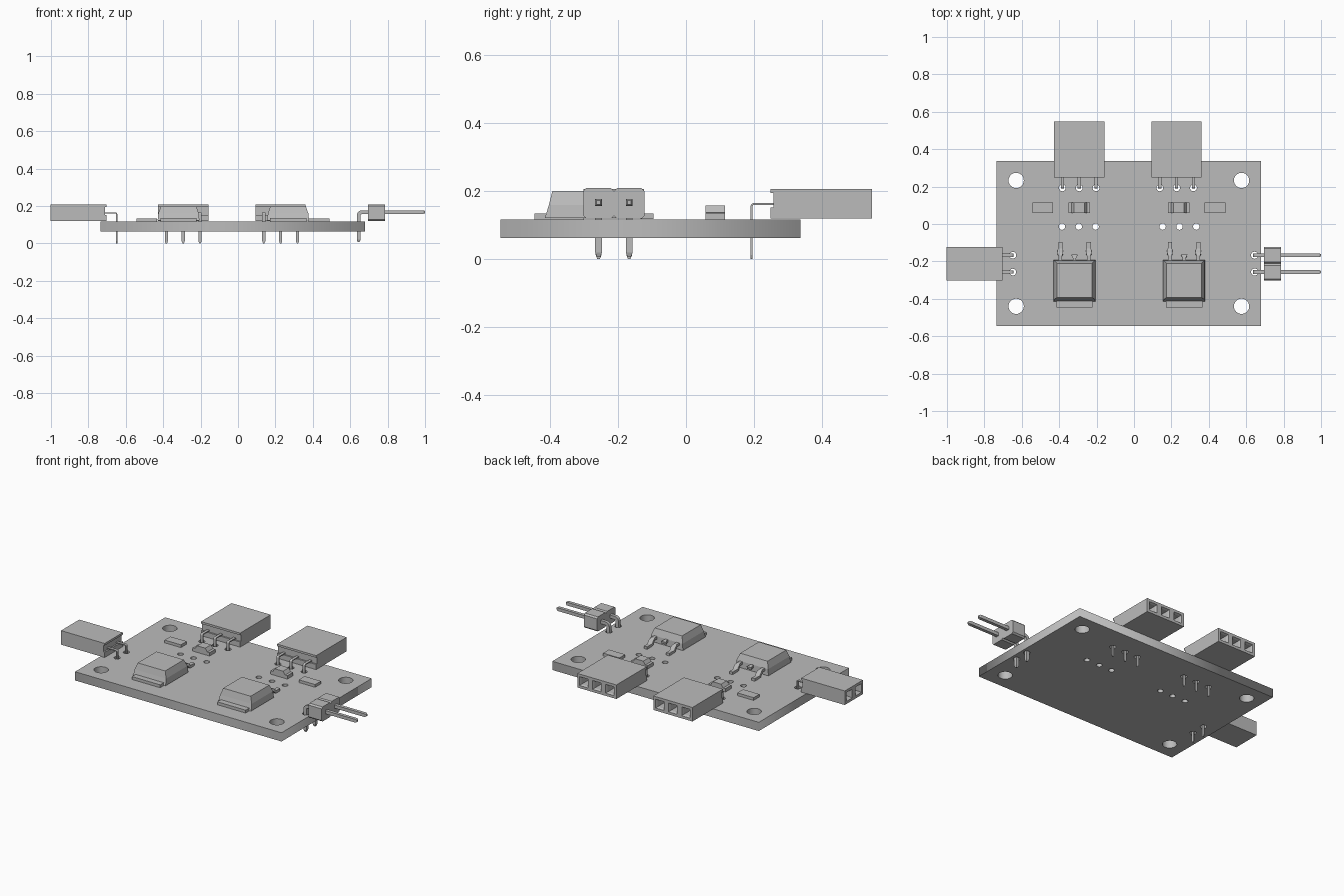
import bpy, bmesh
from math import pi, sin, cos
from mathutils import Matrix, Vector

cube = bpy.data.objects.get("Cube")
if cube:
    bpy.data.objects.remove(cube)

grey = bpy.data.materials.new("plain_grey")
grey.use_nodes = True
grey.diffuse_color = (0.5, 0.5, 0.5, 1)
grey.node_tree.nodes["Principled BSDF"].inputs["Base Color"].default_value = (0.5, 0.5, 0.5, 1)

BOTTOM, TOP = 0.063, 0.117   # board faces
PITCH = 0.09                 # pin spacing


def add(name, bm, place=Matrix()):
    """Turn a bmesh into a named, placed object."""
    bmesh.ops.recalc_face_normals(bm, faces=bm.faces[:])
    mesh = bpy.data.meshes.new(name)
    bm.to_mesh(mesh)
    bm.free()
    mesh.materials.append(grey)
    obj = bpy.data.objects.new(name, mesh)
    obj.matrix_world = place
    bpy.context.collection.objects.link(obj)
    return obj


def at(x, y, turn=0):
    return Matrix.Translation((x, y, 0)) @ Matrix.Rotation(turn, 4, 'Z')


def loft(rings):
    """Skin a closed solid through rings of equal point count."""
    bm = bmesh.new()
    rows = [[bm.verts.new(p) for p in ring] for ring in rings]
    for a, b in zip(rows, rows[1:]):
        for i in range(len(a)):
            j = (i + 1) % len(a)
            bm.faces.new((a[i], a[j], b[j], b[i]))
    bm.faces.new(rows[0])
    bm.faces.new(rows[-1])
    return bm


def rect(x0, x1, y0, y1, z):
    return [(x0, y0, z), (x1, y0, z), (x1, y1, z), (x0, y1, z)]


def box(name, x0, x1, y0, y1, z0, z1, place=Matrix()):
    return add(name, loft([rect(x0, x1, y0, y1, z0), rect(x0, x1, y0, y1, z1)]), place)


def strip(name, path, place):
    """Bent bar in the local xz plane; path items are (x, z, width, thickness)."""
    rings = []
    for i, (x, z, w, t) in enumerate(path):
        a, b = path[max(i - 1, 0)], path[min(i + 1, len(path) - 1)]
        d = Vector((b[0] - a[0], b[1] - a[1])).normalized()
        nx, nz = -d.y * t / 2, d.x * t / 2
        rings.append([(x + nx, -w / 2, z + nz), (x + nx, w / 2, z + nz),
                      (x - nx, w / 2, z - nz), (x - nx, -w / 2, z - nz)])
    return add(name, loft(rings), place)


def elbow(r, z, w, t, steps=5):
    """Quarter bend from upright at x = 0 to level at height z."""
    angles = [pi / 2 * i / steps for i in range(steps + 1)]
    return [(r - r * cos(a), z - r + r * sin(a), w, t) for a in angles]


def offsets(n):
    return [(i - (n - 1) / 2) * PITCH for i in range(n)]


# Connector and package positions: x, y, turn, pin count
sockets = {"back_right_socket": (-0.293, 0.193, pi / 2, 3),
           "back_left_socket": (0.228, 0.193, pi / 2, 3),
           "side_socket": (-0.648, -0.212, pi, 2)}
header = (0.645, -0.212)
packages = {"right_transistor": -0.318, "left_transistor": 0.268}

# Board: outline with round holes, filled and extruded
holes = [(x, y, 0.041) for x in (-0.63, 0.575) for y in (0.233, -0.44)]
holes += [(x + o, -0.014, 0.017) for x in (-0.295, 0.243) for o in offsets(3)]
holes += [(header[0], header[1] + o, 0.019) for o in offsets(2)]
for x, y, turn, n in sockets.values():
    for o in offsets(n):
        p = at(x, y, turn) @ Vector((0, o, 0))
        holes.append((p.x, p.y, 0.018))

outline = bpy.data.curves.new("board_outline", 'CURVE')
outline.dimensions, outline.fill_mode = '2D', 'BOTH'
outline.extrude = (TOP - BOTTOM) / 2
loops = [[p[:2] for p in rect(-0.735, 0.68, -0.545, 0.337, 0)]]
for x, y, r in holes:
    loops.append([(x + r * cos(k * pi / 12), y + r * sin(k * pi / 12)) for k in range(24)])
for loop in loops:
    s = outline.splines.new('POLY')
    s.points.add(len(loop) - 1)
    s.use_cyclic_u = True
    for point, (x, y) in zip(s.points, loop):
        point.co = (x, y, 0, 1)
temp = bpy.data.objects.new("board_outline", outline)
bpy.context.collection.objects.link(temp)
bpy.context.view_layer.update()
flat = bpy.data.meshes.new_from_object(temp.evaluated_get(bpy.context.evaluated_depsgraph_get()))
bpy.data.objects.remove(temp)
bm = bmesh.new()
bm.from_mesh(flat)
bmesh.ops.remove_doubles(bm, verts=bm.verts[:], dist=0.0001)
bmesh.ops.translate(bm, verts=bm.verts[:], vec=(0, 0, (TOP + BOTTOM) / 2))
add("circuit_board", bm)

# Angled sockets: housing with square funnel openings, rear lips and flat bent pins
for name, (x, y, turn, n) in sockets.items():
    place = at(x, y, turn)
    half, z0, z1, mouth = n * PITCH / 2 - 0.001, 0.12, 0.207, 0.354
    bm = bmesh.new()
    for z in (z0, z1):
        for i in range(n + 1):
            bm.verts.new((mouth, -half + 2 * half * i / n, z))
    v = list(bm.verts)
    cells = [bm.faces.new((v[i], v[i + 1], v[i + n + 2], v[i + n + 1])) for i in range(n)]
    back = bmesh.ops.extrude_face_region(bm, geom=cells, use_keep_orig=True)["geom"]
    bmesh.ops.translate(bm, vec=(0.064 - mouth, 0, 0),
                        verts=[g for g in back if isinstance(g, bmesh.types.BMVert)])
    bmesh.ops.recalc_face_normals(bm, faces=bm.faces[:])
    bmesh.ops.inset_individual(bm, faces=cells, thickness=0.023)
    bmesh.ops.inset_individual(bm, faces=cells, thickness=0.007, depth=-0.012)
    bmesh.ops.inset_individual(bm, faces=cells, thickness=0.0005, depth=-0.15)
    add(name, bm, place)
    box(name + "_upper_lip", 0.055, 0.064, -half, half, 0.194, z1, place)
    box(name + "_lower_lip", 0.055, 0.064, -half, half, z0, 0.152, place)
    for o in offsets(n):
        path = [(0, 0.0, 0.007, 0.006), (0, 0.012, 0.017, 0.006), (0, 0.14, 0.017, 0.006)]
        path += elbow(0.006, 0.162, 0.017, 0.006, 3) + [(0.07, 0.162, 0.017, 0.006)]
        strip(name + "_pin", path, place @ Matrix.Translation((0, o, 0)))

# Angled pin header: chamfered blocks with square bent pins
for o in offsets(2):
    place = at(header[0], header[1] + o)
    h, c, zm, zh = PITCH / 2, 0.009, 0.164, 0.045
    ring = [(-h, -zh + c), (-h + c, -zh), (h - c, -zh), (h, -zh + c),
            (h, zh - c), (h - c, zh), (-h + c, zh), (-h, zh - c)]
    add("header_block", loft([[(x, y, zm + z) for y, z in ring] for x in (0.05, 0.14)]), place)
    w = 0.02
    path = [(0, 0.006, 0.01, 0.01), (0, 0.02, w, w)] + elbow(0.02, 0.167, w, w)
    path += [(0.345, 0.167, w, w), (0.355, 0.167, 0.011, 0.011)]
    strip("header_pin", path, place)

# Surface-mount transistors: tapered body, front tab, gull-wing leads, cut middle lead
for name, x in packages.items():
    place = at(x, 0)
    add(name, loft([rect(-0.112, 0.112, -0.415, -0.192, TOP + 0.004),
                    rect(-0.108, 0.108, -0.403, -0.195, 0.16),
                    rect(-0.094, 0.094, -0.393, -0.21, 0.2)]), place)
    box(name + "_tab", -0.097, 0.097, -0.446, -0.3, TOP, 0.135, place)
    for side in (-1, 1):
        path = [(-0.02, 0.152, 0.02, 0.016), (0.025, 0.152, 0.02, 0.016),
                (0.037, 0.147, 0.03, 0.016), (0.052, 0.13, 0.03, 0.016),
                (0.064, 0.126, 0.022, 0.016), (0.1, 0.126, 0.022, 0.016)]
        strip(name + "_lead", path, at(x + side * 0.076, -0.195, pi / 2))
    strip(name + "_middle_lead", [(-0.02, 0.152, 0.018, 0.016), (0.012, 0.152, 0.018, 0.016),
                                  (0.03, 0.149, 0.034, 0.016)], at(x, -0.195, pi / 2))

# Small chip parts: thin resistors, and taller lamps with a tapered lens
for x in (-0.488, 0.432):
    box("resistor", -0.056, 0.056, 0.058, 0.115, TOP, 0.134, at(x, 0))
for x in (-0.293, 0.24):
    box("lamp_base", -0.058, 0.058, 0.058, 0.115, TOP, 0.138, at(x, 0))
    add("lamp_lens", loft([rect(-0.042, 0.042, 0.058, 0.115, 0.138),
                           rect(-0.028, 0.028, 0.058, 0.115, 0.158)]), at(x, 0))
